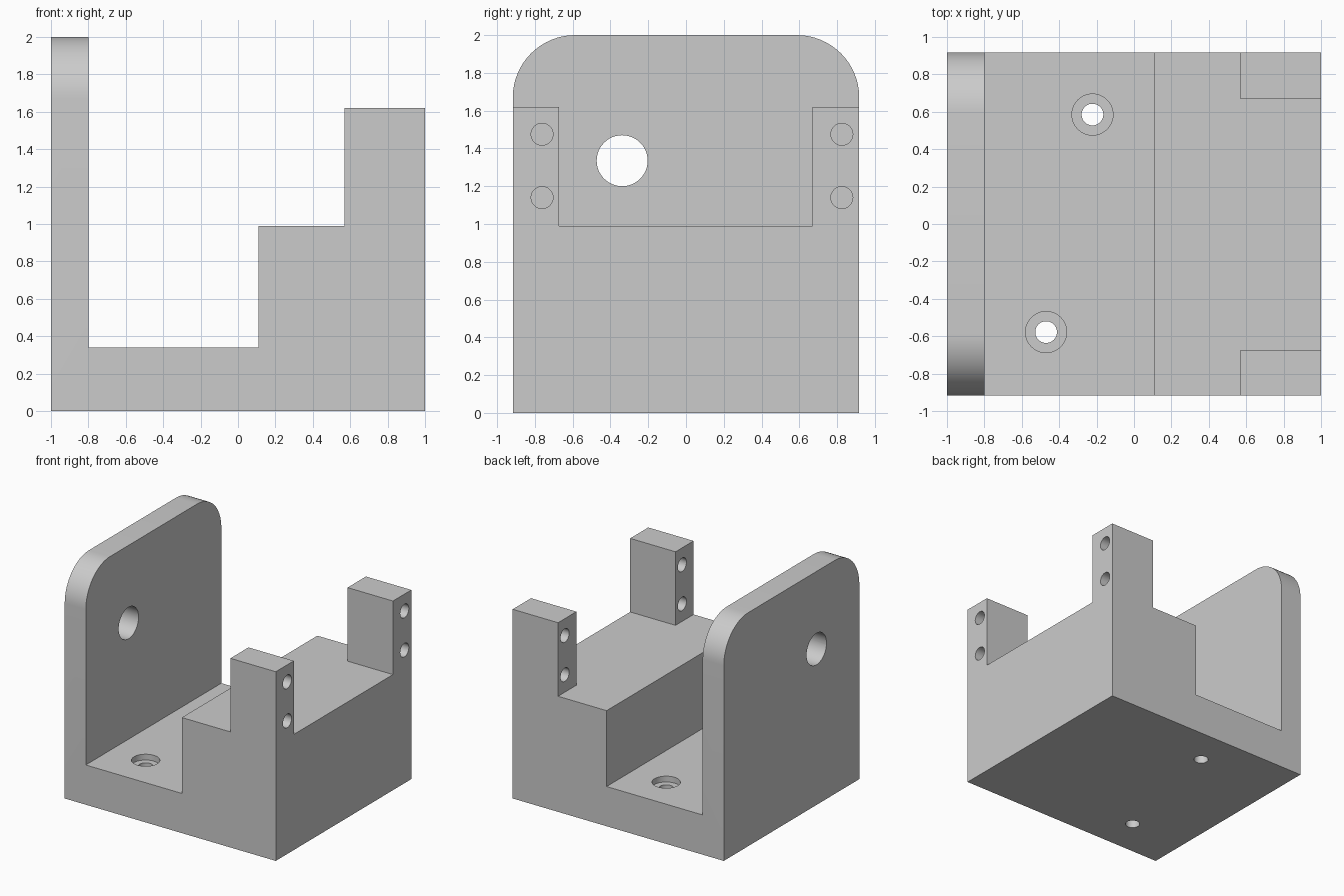
import bpy, bmesh
from math import radians
from mathutils import Matrix, Vector

cube = bpy.data.objects.get("Cube")
if cube:
    bpy.data.objects.remove(cube, do_unlink=True)

HALF_Y = 0.917

grey = bpy.data.materials.new("light grey")
grey.use_nodes = True
grey.diffuse_color = (0.6, 0.6, 0.6, 1)
grey.node_tree.nodes["Principled BSDF"].inputs["Base Color"].default_value = (0.6, 0.6, 0.6, 1)


def make_object(name, bm):
    bmesh.ops.recalc_face_normals(bm, faces=bm.faces)
    mesh = bpy.data.meshes.new(name)
    bm.to_mesh(mesh)
    bm.free()
    mesh.materials.append(grey)
    obj = bpy.data.objects.new(name, mesh)
    bpy.context.collection.objects.link(obj)
    return obj


def cut(target, cutter):
    """Subtract the cutter from the target, then discard it."""
    cutter.hide_render = True
    mod = target.modifiers.new(cutter.name, "BOOLEAN")
    mod.operation, mod.solver, mod.object = "DIFFERENCE", "EXACT", cutter
    bpy.context.view_layer.objects.active = target
    bpy.ops.object.modifier_apply(modifier=mod.name)
    bpy.data.objects.remove(cutter, do_unlink=True)


def drill(target, name, center, radius, length, axis="Z"):
    turn = Matrix.Rotation(radians(90), 4, "Y") if axis == "X" else Matrix()
    bm = bmesh.new()
    bmesh.ops.create_cone(bm, cap_ends=True, segments=48, radius1=radius, radius2=radius,
                          depth=length, matrix=Matrix.Translation(center) @ turn)
    cut(target, make_object(name, bm))


# Bracket body: stepped side profile extruded front to back
profile = [(-1, 0), (1, 0), (1, 1.62), (0.57, 1.62), (0.57, 0.99), (0.11, 0.99),
           (0.11, 0.34), (-0.8, 0.34), (-0.8, 2), (-1, 2)]
bm = bmesh.new()
face = bm.faces.new([bm.verts.new((x, -HALF_Y, z)) for x, z in profile])
side = bmesh.ops.extrude_face_region(bm, geom=[face])
bmesh.ops.translate(bm, vec=(0, 2 * HALF_Y, 0),
                    verts=[v for v in side["geom"] if isinstance(v, bmesh.types.BMVert)])

# Rounded upper corners of the tall wall
corners = [e for e in bm.edges
           if all(v.co.z > 1.99 for v in e.verts)
           and abs(e.verts[0].co.y - e.verts[1].co.y) < 0.01]
bmesh.ops.bevel(bm, geom=corners, offset=0.33, segments=16, profile=0.5, affect="EDGES")
body = make_object("bracket_body", bm)

# Gap that leaves two posts on the raised step
bm = bmesh.new()
bmesh.ops.create_cube(bm, size=1, matrix=Matrix.Translation((0.8, -0.002, 1.39))
                      @ Matrix.Diagonal((0.6, 1.341, 0.8, 1)))
cut(body, make_object("post_gap", bm))

# Round opening in the tall wall
drill(body, "wall_opening", Vector((-0.9, -0.338, 1.335)), 0.135, 0.4, "X")

# Screw holes through the posts
for y in (-0.762, 0.825):
    for z in (1.14, 1.475):
        drill(body, "post_hole", Vector((0.8, y, z)), 0.058, 0.7, "X")

# Counterbored mounting holes in the floor
for x, y in ((-0.222, 0.585), (-0.47, -0.578)):
    drill(body, "counterbore", Vector((x, y, 0.34)), 0.11, 0.1)
    drill(body, "mounting_hole", Vector((x, y, 0.15)), 0.058, 0.6)

# Smooth the curved walls, keep edges sharp
bpy.ops.object.select_all(action="DESELECT")
body.select_set(True)
bpy.context.view_layer.objects.active = body
bpy.ops.object.shade_smooth_by_angle(angle=radians(30))
